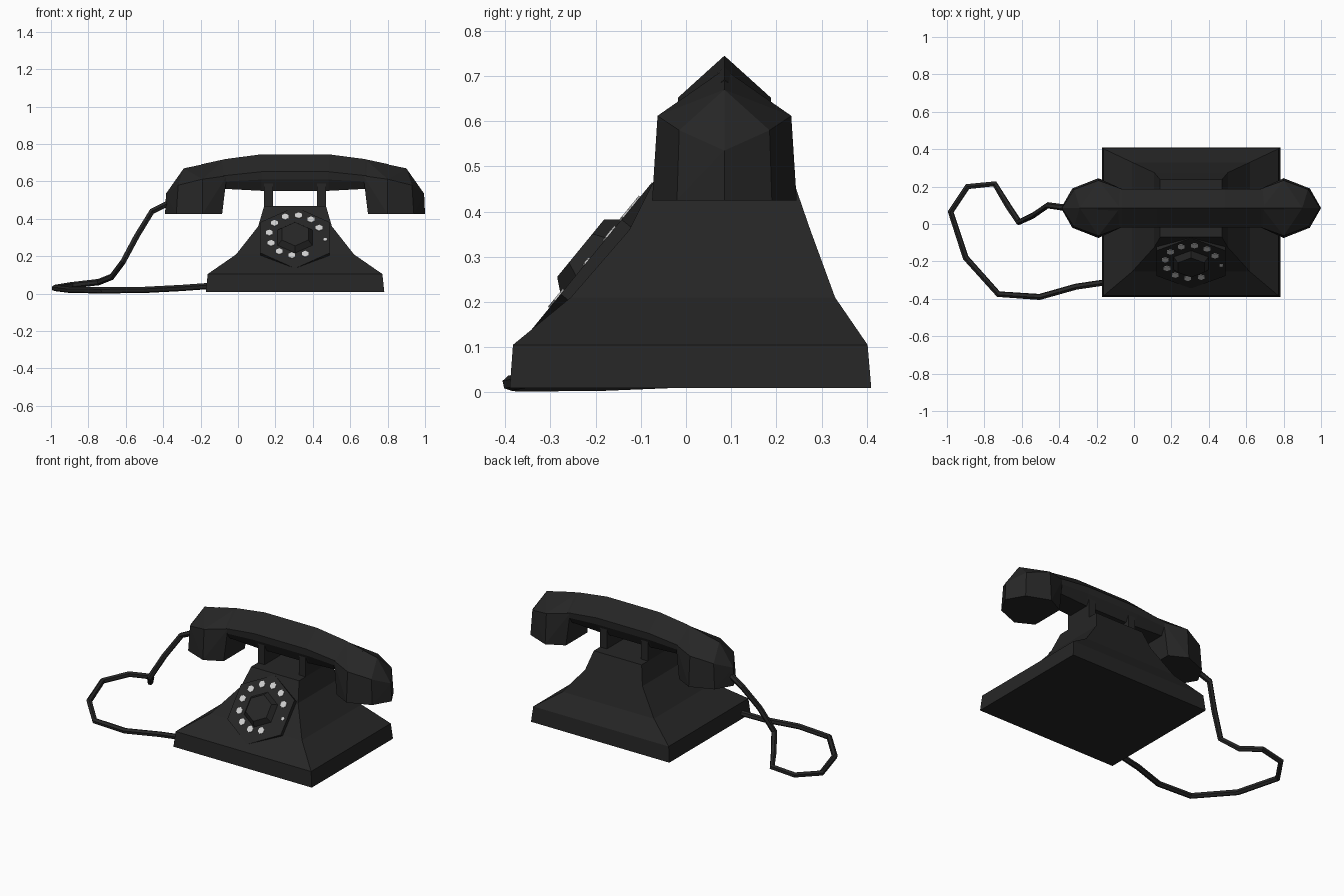
import bpy
import bmesh
from math import sin, cos, radians
from mathutils import Matrix, Vector

cube = bpy.data.objects.get("Cube")
if cube:
    bpy.data.objects.remove(cube)

CX, CY = 0.305, 0.085          # centre of the body and handset


def material(name, value):
    m = bpy.data.materials.new(name)
    m.use_nodes = True
    col = (value, value, value, 1)
    m.diffuse_color = col
    bsdf = m.node_tree.nodes["Principled BSDF"]
    bsdf.inputs["Base Color"].default_value = col
    bsdf.inputs["Roughness"].default_value = 0.6
    return m


BLACK = material("black plastic", 0.019)
PALE = material("pale grey", 0.62)


def finish(name, bm, mat, matrix=None):
    if matrix:
        bm.transform(matrix)
    bmesh.ops.recalc_face_normals(bm, faces=bm.faces[:])
    mesh = bpy.data.meshes.new(name)
    bm.to_mesh(mesh)
    bm.free()
    mesh.materials.append(mat)
    ob = bpy.data.objects.new(name, mesh)
    bpy.context.collection.objects.link(ob)
    return ob


def loft(bm, rings):
    """Skin a list of equal-length point rings and cap both ends."""
    loops = [[bm.verts.new(p) for p in ring] for ring in rings]
    n = len(loops[0])
    for a, b in zip(loops, loops[1:]):
        for i in range(n):
            j = (i + 1) % n
            bm.faces.new((a[i], a[j], b[j], b[i]))
    bm.faces.new(loops[0])
    bm.faces.new(loops[-1])


def rect(x0, x1, y0, y1, z):
    return [(x0, y0, z), (x1, y0, z), (x1, y1, z), (x0, y1, z)]


def hexagon(r, z, u=0, v=0):
    return [(u + r * cos(radians(90 + 60 * k)),
             v + r * sin(radians(90 + 60 * k)), z) for k in range(6)]


# Flared body: half width, front, back, height
bm = bmesh.new()
levels = [(0.477, -0.39, 0.41, 0.01), (0.467, -0.383, 0.402, 0.105),
          (0.315, -0.255, 0.33, 0.21), (0.197, -0.125, 0.275, 0.36),
          (0.165, -0.07, 0.237, 0.47)]
loft(bm, [rect(CX - w, CX + w, f, b, z) for w, f, b, z in levels])
finish("body", bm, BLACK)

# Cradle walls
for side, label in ((1, "left"), (-1, "right")):
    bm = bmesh.new()
    inner, outer = CX + side * 0.118, CX + side * 0.165
    loft(bm, [rect(inner, outer, CY - 0.09, CY + 0.09, z) for z in (0.46, 0.61)])
    finish(label + "_cradle", bm, BLACK)

# Tilted dial: plate, raised hub, finger holes and stop
up = Vector((0, 0.634, 0.775)).normalized()
out = Vector((1, 0, 0)).cross(up)
dial = Matrix.Translation((CX, -0.21, 0.30)) @ Matrix(
    ((1, 0, 0), up, out)).transposed().to_4x4()

bm = bmesh.new()
loft(bm, [hexagon(0.213, -0.0356), hexagon(0.213, 0)])
finish("dial_plate", bm, BLACK, dial)

bm = bmesh.new()
loft(bm, [hexagon(0.107, -0.005), hexagon(0.107, 0), hexagon(0.082, 0.03)])
finish("dial_hub", bm, BLACK, dial)

bm = bmesh.new()
spots = [(22 + 30.1 * i, 0.139, 0.021) for i in range(10)] + [(-10, 0.163, 0.011)]
for deg, ring, r in spots:
    u, v = ring * cos(radians(deg)), 0.013 + ring * sin(radians(deg))
    loft(bm, [hexagon(r, -0.002, u, v), hexagon(r, 0.004, u, v)])
finish("finger_holes", bm, PALE, dial)

# Handset handle: ridge, shoulder, lower edge and underside along its length
half = [(0.18, 0.745, 0.652, 0.61, 0.55),
        (0.37, 0.72, 0.632, 0.60, 0.56),
        (0.50, 0.692, 0.615, 0.595, 0.575)]
stations = [(-s, *rest) for s, *rest in reversed(half)] + half
bm = bmesh.new()
loft(bm, [[(CX + s, CY, ridge),
           (CX + s, CY + 0.103, shoulder), (CX + s, CY + 0.1, low),
           (CX + s, CY + 0.07, under), (CX + s, CY - 0.07, under),
           (CX + s, CY - 0.1, low), (CX + s, CY - 0.103, shoulder)]
          for s, ridge, shoulder, low, under in stations])
finish("handset_handle", bm, BLACK)

# Faceted ear and mouth pieces, one hull mirrored
for side, label in ((1, "left"), (-1, "right")):
    pts = [(0.695, 0, 0.425), (0.69, 0, 0.535), (0.595, 0, 0.67), (0.38, 0, 0.715)]
    for y in (-1, 1):
        pts += [(0.635, y * 0.105, 0.425), (0.625, y * 0.1, 0.58),
                (0.495, y * 0.16, 0.425), (0.495, y * 0.148, 0.612),
                (0.39, y * 0.105, 0.425), (0.365, y * 0.1, 0.63)]
    bm = bmesh.new()
    for s, y, z in pts:
        bm.verts.new((CX + side * s, CY + y, z))
    bmesh.ops.convex_hull(bm, input=bm.verts[:])
    finish(label + "_handset_cup", bm, BLACK)

# Cord from the handset, round on the table and into the body
path = [(-0.34, 0.085, 0.495), (-0.39, 0.09, 0.475), (-0.46, 0.1, 0.44),
        (-0.54, 0.045, 0.31), (-0.615, 0.01, 0.17), (-0.675, 0.1, 0.09),
        (-0.745, 0.215, 0.062), (-0.89, 0.2, 0.045), (-0.98, 0.065, 0.03),
        (-0.9, -0.18, 0.02), (-0.725, -0.375, 0.018), (-0.505, -0.39, 0.02),
        (-0.31, -0.335, 0.03), (-0.14, -0.31, 0.042)]
curve = bpy.data.curves.new("cord", "CURVE")
curve.dimensions = "3D"
curve.bevel_depth = 0.017
curve.bevel_resolution = 1
curve.use_fill_caps = True
spline = curve.splines.new("POLY")
spline.points.add(len(path) - 1)
for point, co in zip(spline.points, path):
    point.co = (*co, 1)
spline.use_smooth = False
curve.materials.append(BLACK)
cord = bpy.data.objects.new("cord", curve)
bpy.context.collection.objects.link(cord)
